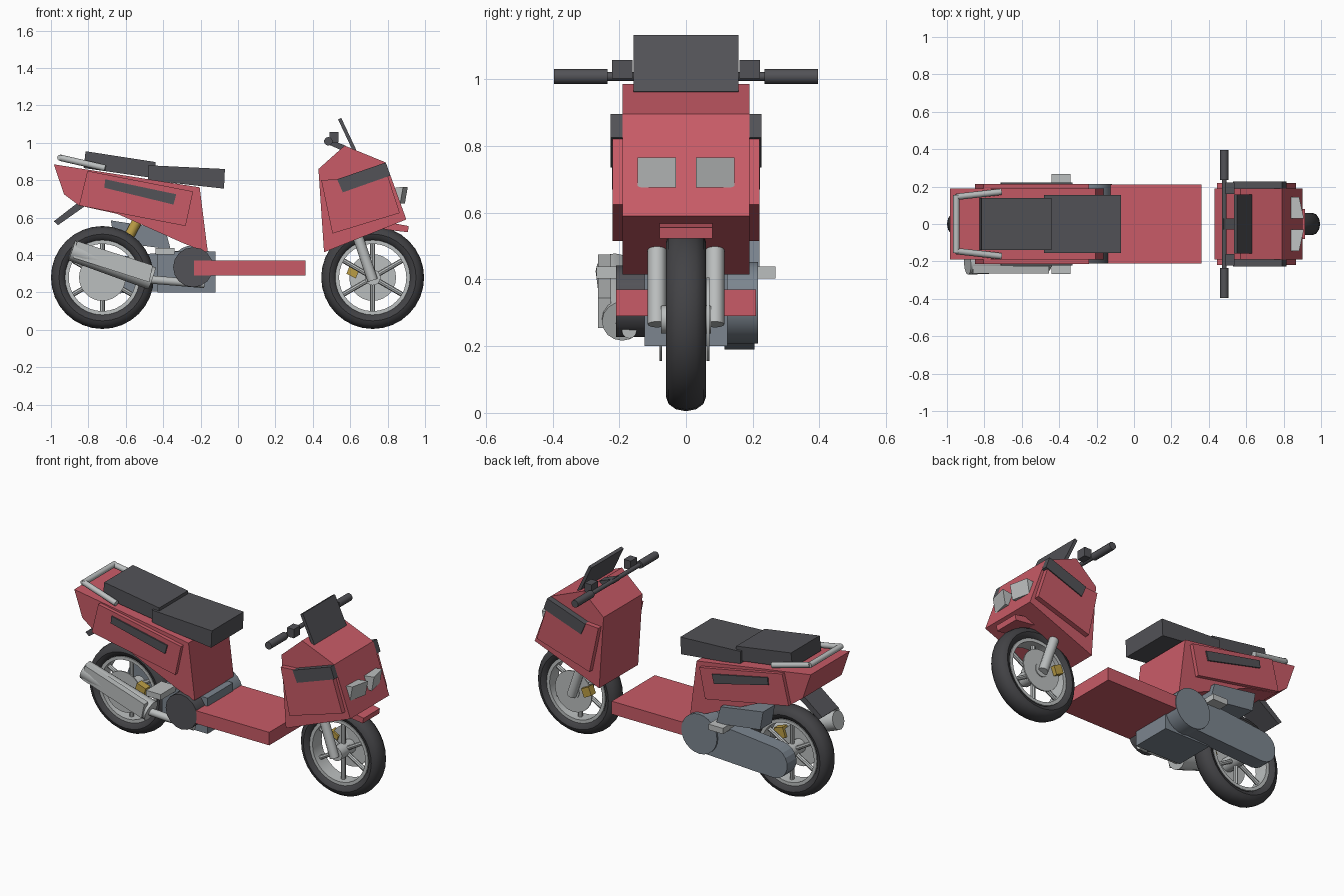
import bpy, bmesh, math
from mathutils import Vector

if "Cube" in bpy.data.objects:
    bpy.data.objects.remove(bpy.data.objects["Cube"])


def material(name, r, g, b):
    m = bpy.data.materials.new(name)
    m.diffuse_color = (r, g, b, 1)
    m.use_nodes = True
    m.node_tree.nodes["Principled BSDF"].inputs["Base Color"].default_value = m.diffuse_color
    return m


RED = material("red paint", 0.58, 0.105, 0.135)
DARK = material("dark grey plastic", 0.085, 0.085, 0.095)
RUBBER = material("black rubber", 0.055, 0.055, 0.06)
STEEL = material("blue grey metal", 0.20, 0.235, 0.275)
LIGHT = material("light grey metal", 0.50, 0.52, 0.52)
GOLD = material("gold", 0.50, 0.34, 0.06)


def finish(name, bm, mat, smooth=False):
    bmesh.ops.recalc_face_normals(bm, faces=bm.faces)
    me = bpy.data.meshes.new(name)
    bm.to_mesh(me)
    bm.free()
    me.materials.append(mat)
    ob = bpy.data.objects.new(name, me)
    bpy.context.collection.objects.link(ob)
    if smooth:
        bpy.ops.object.select_all(action='DESELECT')
        ob.select_set(True)
        bpy.context.view_layer.objects.active = ob
        bpy.ops.object.shade_smooth_by_angle(angle=math.radians(40))
    return ob


def prism(name, pts, y0, y1, mat):
    """Side profile in x, z pushed from y0 to y1."""
    bm = bmesh.new()
    a = [bm.verts.new((x, y0, z)) for x, z in pts]
    b = [bm.verts.new((x, y1, z)) for x, z in pts]
    bm.faces.new(a)
    bm.faces.new(b)
    for i in range(len(pts)):
        j = (i + 1) % len(pts)
        bm.faces.new((a[i], a[j], b[j], b[i]))
    return finish(name, bm, mat)


def box(name, x0, x1, y0, y1, z0, z1, mat):
    return prism(name, [(x0, z0), (x1, z0), (x1, z1), (x0, z1)], y0, y1, mat)


def rod(name, p, q, r, mat, r2=None, n=12):
    """Cylinder or cone from p to q."""
    p, q = Vector(p), Vector(q)
    bm = bmesh.new()
    bmesh.ops.create_cone(bm, cap_ends=True, segments=n, radius1=r,
                          radius2=r if r2 is None else r2, depth=(q - p).length)
    rot = (q - p).to_track_quat('Z', 'Y').to_matrix().to_4x4()
    bm.transform(rot)
    bmesh.ops.translate(bm, verts=bm.verts, vec=(p + q) / 2)
    return finish(name, bm, mat, True)


def ring(name, x, z, profile, mat, n=32):
    """Closed radius, y profile turned about the wheel axle."""
    bm = bmesh.new()
    rows = []
    for i in range(n):
        a = 2 * math.pi * i / n
        rows.append([bm.verts.new((x + r * math.cos(a), y, z + r * math.sin(a))) for r, y in profile])
    k = len(profile)
    for i in range(n):
        u, v = rows[i], rows[(i + 1) % n]
        for j in range(k):
            bm.faces.new((u[j], u[(j + 1) % k], v[(j + 1) % k], v[j]))
    return finish(name, bm, mat, True)


# Wheels, with tyre, rim, hub, spokes and brake disc
def wheel(label, x, z, disc_y):
    tyre = [(0.232 + 0.043 * math.cos(2 * math.pi * i / 12),
             0.06 * math.sin(2 * math.pi * i / 12)) for i in range(12)]
    ring(label + "_tyre", x, z, tyre, RUBBER)
    ring(label + "_rim", x, z, [(0.18, -0.045), (0.20, -0.045), (0.20, 0.045), (0.18, 0.045)], LIGHT)
    rod(label + "_hub", (x, -0.075, z), (x, 0.075, z), 0.042, LIGHT, n=16)
    for i in range(6):
        a = math.radians(30 + 60 * i)
        rod(label + "_spoke", (x, 0, z), (x + 0.19 * math.cos(a), 0, z + 0.19 * math.sin(a)), 0.013, LIGHT, n=8)
    rod(label + "_brake_disc", (x, disc_y - 0.004, z), (x, disc_y + 0.004, z), 0.125, LIGHT, n=28)


wheel("front_wheel", 0.72, 0.28, 0.066)
wheel("rear_wheel", -0.725, 0.28, -0.076)
prism("front_caliper", [(0.58, 0.30), (0.63, 0.275), (0.65, 0.325), (0.60, 0.35)], 0.05, 0.095, GOLD)
prism("rear_caliper", [(-0.64, 0.31), (-0.58, 0.29), (-0.56, 0.35), (-0.62, 0.37)], -0.10, -0.055, GOLD)

# Front cowl and fender
prism("front_cowl", [(0.43, 0.86), (0.57, 0.985), (0.79, 0.895), (0.90, 0.59), (0.46, 0.415)], -0.19, 0.19, RED)
prism("front_fender", [(0.62, 0.60), (0.83, 0.57), (0.913, 0.555), (0.908, 0.522), (0.80, 0.535), (0.62, 0.57)],
      -0.08, 0.08, RED)

# Rear body
prism("rear_body", [(-0.985, 0.885), (-0.205, 0.762), (-0.162, 0.42), (-0.18, 0.42),
                    (-0.285, 0.46), (-0.645, 0.62), (-0.85, 0.665), (-0.93, 0.725)], -0.19, 0.19, RED)
prism("mudflap", [(-0.85, 0.685), (-0.82, 0.66), (-0.962, 0.56), (-0.985, 0.58)], -0.08, 0.08, DARK)
box("footboard", -0.235, 0.36, -0.21, 0.21, 0.29, 0.37, RED)

# Paired parts on both sides
for s, side in ((-1, "right"), (1, "left")):
    prism("front_side_panel_" + side, [(0.445, 0.80), (0.80, 0.825), (0.865, 0.625), (0.505, 0.515)],
          s * 0.18, s * 0.22, RED)
    prism("front_dark_inlay_" + side, [(0.53, 0.805), (0.79, 0.895), (0.815, 0.825), (0.56, 0.735)],
          s * 0.18, s * 0.226, DARK)
    prism("rear_side_panel_" + side, [(-0.805, 0.85), (-0.24, 0.74), (-0.28, 0.555), (-0.85, 0.665)],
          s * 0.18, s * 0.213, RED)
    prism("rear_dark_inlay_" + side, [(-0.71, 0.805), (-0.33, 0.725), (-0.345, 0.67), (-0.715, 0.76)],
          s * 0.212, s * 0.221, DARK)
    rod("fork_leg_" + side, (0.72, s * 0.087, 0.265), (0.62, s * 0.087, 0.56), 0.028, LIGHT)
    rod("handlebar_grip_" + side, (0.483, s * 0.235, 1.008), (0.483, s * 0.395, 1.008), 0.023, DARK, n=10)
    box("brake_reservoir_" + side, 0.49, 0.537, s * 0.16, s * 0.222, 1.002, 1.057, DARK)
    box("foot_peg_" + side, -0.44, -0.34, s * 0.12, s * 0.268, 0.403, 0.438, LIGHT)
    rod("grab_rail_arm_" + side, (-0.71, s * 0.172, 0.865), (-0.95, s * 0.145, 0.92), 0.017, LIGHT)
    # Headlights, turned slightly outward
    light = prism("headlight_" + side, [(0.83, 0.755), (0.908, 0.765), (0.892, 0.675), (0.85, 0.68)],
                  s * 0.03, s * 0.145, LIGHT)
    for v in light.data.vertices:
        if abs(v.co.y) > 0.1:
            v.co.x -= 0.025
rod("grab_rail_back", (-0.95, -0.155, 0.92), (-0.95, 0.155, 0.92), 0.017, LIGHT)

# Steering and windscreen
rod("handlebar", (0.483, -0.25, 1.008), (0.483, 0.25, 1.008), 0.013, DARK, n=10)
prism("handlebar_stem", [(0.48, 1.022), (0.575, 0.985), (0.565, 0.955), (0.475, 0.995)], -0.03, 0.03, DARK)
prism("windscreen", [(0.535, 1.125), (0.552, 1.133), (0.632, 0.963), (0.615, 0.955)], -0.157, 0.157, DARK)

# Two-step seat
prism("rear_seat", [(-0.815, 0.955), (-0.44, 0.897), (-0.44, 0.81), (-0.825, 0.865)], -0.14, 0.14, DARK)
prism("front_seat", [(-0.48, 0.88), (-0.07, 0.86), (-0.075, 0.755), (-0.48, 0.80)], -0.155, 0.155, DARK)

# Engine, drive casing and air box
box("engine_block", -0.43, -0.12, -0.125, 0.125, 0.20, 0.42, STEEL)
rod("clutch_cover", (-0.24, -0.21, 0.335), (-0.24, -0.12, 0.335), 0.107, DARK, n=16)
rod("drive_cover", (-0.24, 0.11, 0.33), (-0.24, 0.215, 0.33), 0.122, STEEL, n=24)
rear_arc = [(-0.74 + 0.095 * math.cos(math.radians(a)), 0.285 + 0.095 * math.sin(math.radians(a)))
            for a in range(90, 271, 20)]
prism("drive_casing", rear_arc + [(-0.24, 0.215), (-0.24, 0.43)], 0.115, 0.205, STEEL)
prism("air_box", [(-0.68, 0.585), (-0.39, 0.54), (-0.36, 0.43), (-0.66, 0.47)], 0.105, 0.22, STEEL)
rod("rear_spring", (-0.54, 0.085, 0.58), (-0.61, 0.085, 0.45), 0.027, GOLD)

# Exhaust
rod("exhaust_pipe", (-0.18, -0.17, 0.245), (-0.48, -0.19, 0.27), 0.022, LIGHT)
rod("muffler", (-0.46, -0.19, 0.275), (-0.89, -0.215, 0.425), 0.062, LIGHT, 0.056, 16)
prism("muffler_shield", [(-0.86, 0.475), (-0.455, 0.345), (-0.475, 0.255), (-0.88, 0.385)], -0.264, -0.225, LIGHT)
